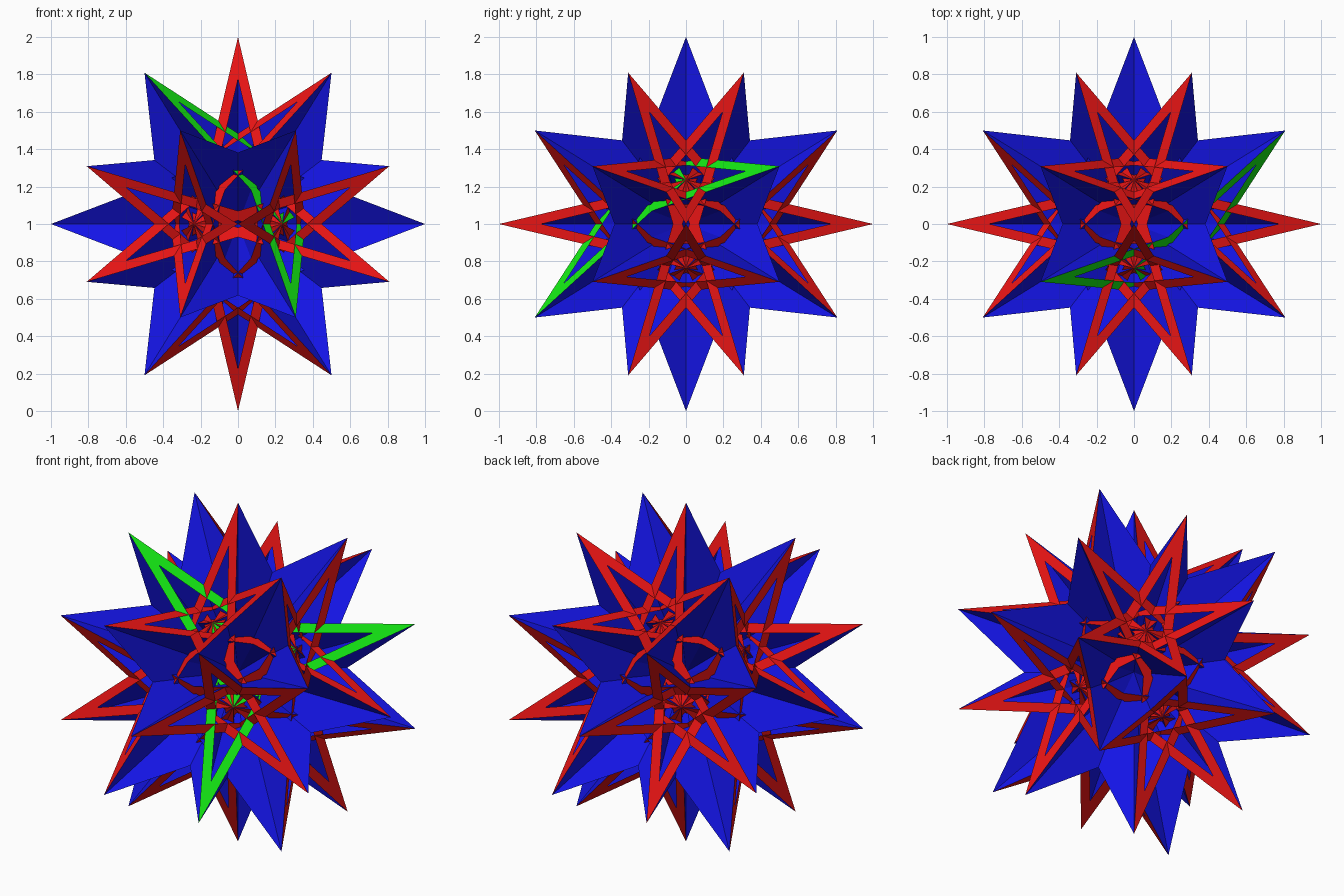
import bpy, bmesh, math
from mathutils import Vector

cube = bpy.data.objects.get("Cube")
if cube:
    bpy.data.objects.remove(cube, do_unlink=True)

PHI = (1 + math.sqrt(5)) / 2
CENTRE = Vector((0, 0, 1))
BAND = 0.052  # width of the bands that make the pointed frames


def material(name, colour):
    m = bpy.data.materials.new(name)
    m.use_nodes = True
    m.diffuse_color = (*colour, 1)
    m.node_tree.nodes["Principled BSDF"].inputs["Base Color"].default_value = (*colour, 1)
    return m


def orbit(x, y, z):
    """All sign changes and cyclic shifts of a point, without repeats."""
    found = []
    for sx in (1, -1):
        for sy in (1, -1):
            for sz in (1, -1):
                p = (x * sx, y * sy, z * sz)
                for k in range(3):
                    v = Vector(p[k:] + p[:k])
                    if all((v - f).length > 1e-4 for f in found):
                        found.append(v)
    return found


def build(name, faces, mat):
    bm = bmesh.new()
    for face in faces:
        bm.faces.new([bm.verts.new(p + CENTRE) for p in face])
    bmesh.ops.remove_doubles(bm, verts=bm.verts, dist=1e-5)
    me = bpy.data.meshes.new(name)
    bm.to_mesh(me)
    bm.free()
    me.materials.append(mat)
    ob = bpy.data.objects.new(name, me)
    bpy.context.collection.objects.link(ob)
    return ob


# 30 outer tips, 12 inner hubs and 20 frame directions
tips = orbit(0, 0, 1) + orbit(0.5, 0.5 / PHI, PHI / 2)
hubs = orbit(PHI ** -3, PHI ** -2, 0)
axes = [a.normalized() for a in orbit(1, 1, 1) + orbit(0, PHI ** 2, 1)]
DEPTH = 1 / math.sqrt(1 + PHI ** 4)


def inset(p, neighbour, centre):
    """Mitred inner corner of a band, on the line from p to the frame centre."""
    to_centre = centre - p
    half_angle = to_centre.angle(neighbour - p)
    return p + to_centre.normalized() * (BAND / math.sin(half_angle))


def frame(axis):
    """Three-armed flat frame: six crossing bands between tips and hubs."""
    centre = axis * DEPTH
    in_plane = lambda pts: [p for p in pts if abs(p.dot(axis) - DEPTH) < 1e-3]
    return [[t, h, inset(h, t, centre), inset(t, h, centre)]
            for t in in_plane(tips) for h in in_plane(hubs) if abs(t.dot(h)) < 1e-3]


red = material("red", (0.8, 0.007, 0.007))
green = material("green", (0.007, 0.8, 0.007))
blue = material("blue", (0.007, 0.007, 0.8))

# Frames, one of them green
marked = Vector((1, -1, 1)).normalized()
red_faces = [f for a in axes if (a - marked).length > 0.01 for f in frame(a)]
build("star_frames", red_faces, red)
build("marked_star_frame", frame(marked), green)

# Rhombic blades through the middle, joining opposite tips and opposite hubs
front_half = lambda pts: [p for p in pts if p.dot(Vector((1, 0.013, 0.0017))) > 0]
blades = [[t, h, -t, -h] for t in front_half(tips) for h in front_half(hubs)
          if abs(t.dot(h)) < 1e-3]
build("rhombic_blades", blades, blue)
